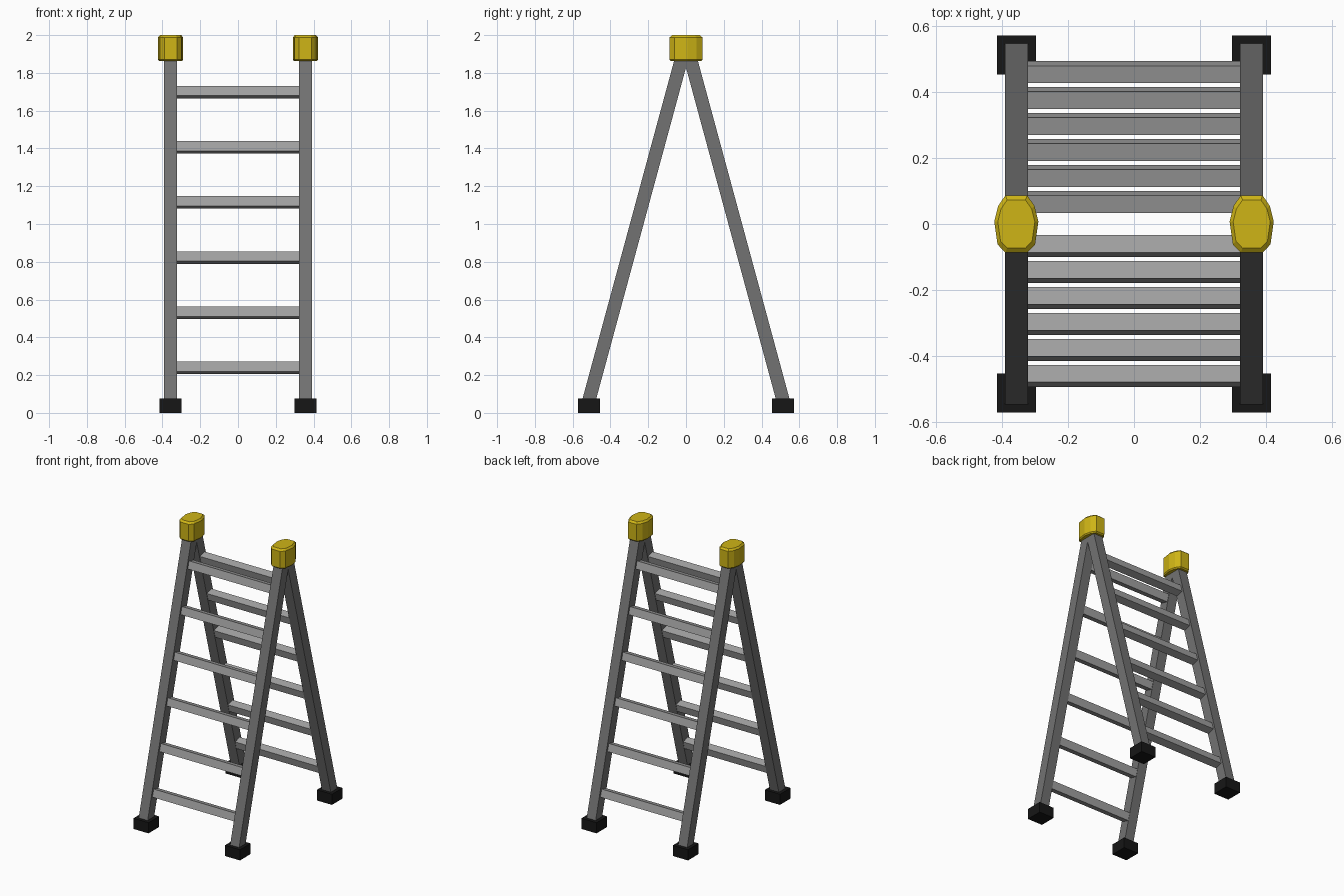
import bpy, bmesh, math
from mathutils import Vector, Matrix

if "Cube" in bpy.data.objects:
    bpy.data.objects.remove(bpy.data.objects["Cube"])

def material(name, rgb):
    m = bpy.data.materials.new(name)
    m.diffuse_color = (*rgb, 1)
    m.use_nodes = True
    m.node_tree.nodes["Principled BSDF"].inputs["Base Color"].default_value = m.diffuse_color
    return m

RAIL = material("rail_grey", (0.17, 0.17, 0.17))
RUNG = material("rung_grey", (0.36, 0.36, 0.36))
RUBBER = material("black_rubber", (0.008, 0.008, 0.008))
YELLOW = material("yellow_plastic", (0.62, 0.46, 0.008))

def finish(bm, name, mat):
    bmesh.ops.recalc_face_normals(bm, faces=bm.faces)
    me = bpy.data.meshes.new(name)
    bm.to_mesh(me)
    bm.free()
    me.materials.append(mat)
    ob = bpy.data.objects.new(name, me)
    bpy.context.collection.objects.link(ob)
    return ob

def box(name, centre, size, mat, tilt=0.0):
    bm = bmesh.new()
    bmesh.ops.create_cube(bm, size=1)
    bm.transform(Matrix.Translation(centre) @ Matrix.Rotation(tilt, 4, 'X')
                 @ Matrix.Diagonal((*size, 1)))
    return finish(bm, name, mat)

# Rail centre line, given as y and z for the +y side
low, high = Vector((0, 0.521, 0.04)), Vector((0, 0.006, 1.94))
lean = math.atan2(low.y - high.y, high.z - low.z)
length = (high - low).length
mid = (low + high) / 2
RAIL_X = 0.357

def cap(name, x):
    half = [(0.033, 0.087), (0.055, 0.055), (0.067, 0.008), (0.057, -0.062), (0.033, -0.087)]
    outline = half + [(-px, py) for px, py in reversed(half)]
    bm = bmesh.new()
    rings = []
    # Bevelled prism: narrow, full, full, narrow
    for z, s in ((1.862, 0.9), (1.87, 1), (1.988, 1), (2.0, 0.84)):
        rings.append([bm.verts.new((x + px * s, py * s, z)) for px, py in outline])
    n = len(outline)
    for a, b in zip(rings, rings[1:]):
        for i in range(n):
            j = (i + 1) % n
            bm.faces.new((a[i], a[j], b[j], b[i]))
    bm.faces.new(rings[0])
    bm.faces.new(rings[-1])
    return finish(bm, name, YELLOW)

for label, sy in (("front", -1), ("back", 1)):
    # Rails and feet
    for side, sx in (("left", -1), ("right", 1)):
        x = sx * RAIL_X
        box(f"{label}_{side}_rail", (x, sy * mid.y, mid.z), (0.07, 0.07, length), RAIL, sy * lean)
        box(f"{label}_{side}_foot", (x, sy * 0.513, 0.0375), (0.118, 0.118, 0.075), RUBBER)
    # Rungs, tilted with the rails
    for i in range(6):
        t = i / 5
        y, z = 0.461 - 0.394 * t, 0.238 + 1.46 * t
        box(f"{label}_rung_{i + 1}", (0, sy * y, z), (0.67, 0.054, 0.054), RUNG, sy * lean)

# Hinge caps
for side, sx in (("left", -1), ("right", 1)):
    cap(f"{side}_hinge_cap", sx * RAIL_X)
